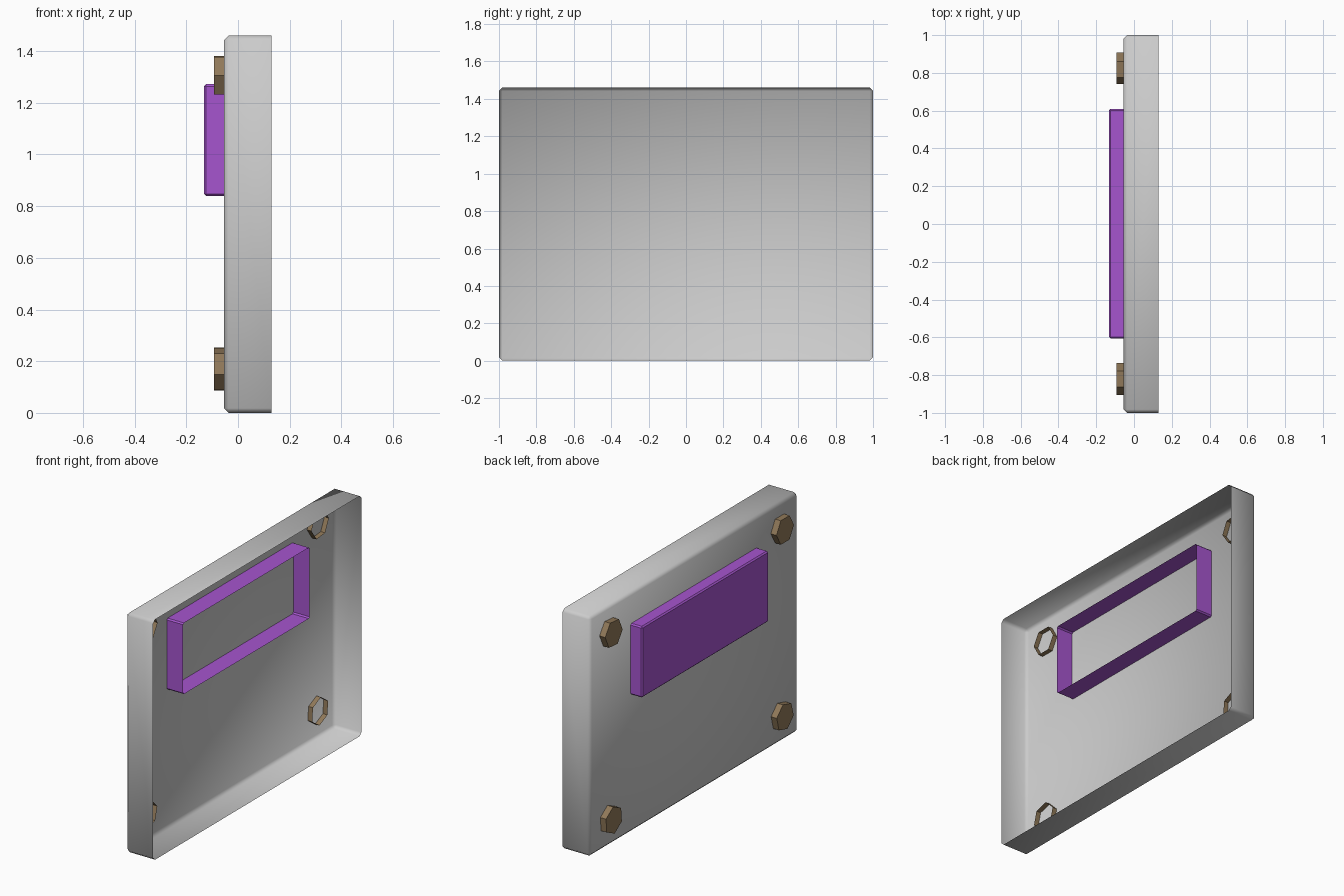
import bpy, bmesh, math
from mathutils import Matrix, Vector

if "Cube" in bpy.data.objects:
    bpy.data.objects.remove(bpy.data.objects["Cube"])


def material(name, color):
    m = bpy.data.materials.new(name)
    m.diffuse_color = color
    m.use_nodes = True
    m.node_tree.nodes["Principled BSDF"].inputs["Base Color"].default_value = m.diffuse_color
    return m


def finish(bm, name, mat=None, smooth=False):
    mesh = bpy.data.meshes.new(name)
    bm.to_mesh(mesh)
    bm.free()
    obj = bpy.data.objects.new(name, mesh)
    bpy.context.collection.objects.link(obj)
    if mat:
        mesh.materials.append(mat)
    for p in mesh.polygons:
        p.use_smooth = smooth
    return obj


def remove_back(bm):
    back = [f for f in bm.faces if f.normal.x > 0.9]
    bmesh.ops.delete(bm, geom=back, context='FACES')


def open_box(name, lo, hi, bevel, mat=None, smooth=False):
    """Thin shell box with bevelled edges, open towards +x."""
    lo, hi = Vector(lo), Vector(hi)
    bm = bmesh.new()
    bmesh.ops.create_cube(bm, size=1, matrix=Matrix.Translation((lo + hi) / 2)
                          @ Matrix.Diagonal((*(hi - lo), 1)))
    edges = [e for e in bm.edges if min(v.co.x for v in e.verts) < hi.x - 1e-4]
    bmesh.ops.bevel(bm, geom=edges, offset=bevel, segments=1, profile=0.5,
                    affect='EDGES')
    bm.normal_update()
    remove_back(bm)
    return finish(bm, name, mat, smooth)


def bolt(name, y, z, angle, mat):
    """Hexagonal head, open at the back, passing through the panel."""
    bm = bmesh.new()
    front, back = -0.093, -0.025
    bmesh.ops.create_cone(
        bm, cap_ends=True, segments=6, radius1=0.084, radius2=0.084,
        depth=back - front,
        matrix=Matrix.Translation(((front + back) / 2, y, z))
        @ Matrix.Rotation(math.radians(angle), 4, 'X')
        @ Matrix.Rotation(math.pi / 2, 4, 'Y'))
    bm.normal_update()
    remove_back(bm)
    return finish(bm, name, mat)


purple = material("purple", (0.38, 0.09, 0.62, 1))
bronze = material("bronze", (0.28, 0.19, 0.10, 1))

# Main panel shell
open_box("panel", (-0.055, -1, 0), (0.13, 1, 1.46), 0.018, smooth=True)

# Raised plate
open_box("raised_plate", (-0.132, -0.605, 0.84), (0.055, 0.61, 1.272), 0.008, purple)

# Corner bolts, each turned a little differently
for name, y, z, angle in (
        ("bolt_upper_front", -0.82, 1.305, 0),
        ("bolt_lower_front", -0.82, 0.17, 15),
        ("bolt_upper_back", 0.825, 1.305, 5),
        ("bolt_lower_back", 0.825, 0.17, 25)):
    bolt(name, y, z, angle, bronze)
